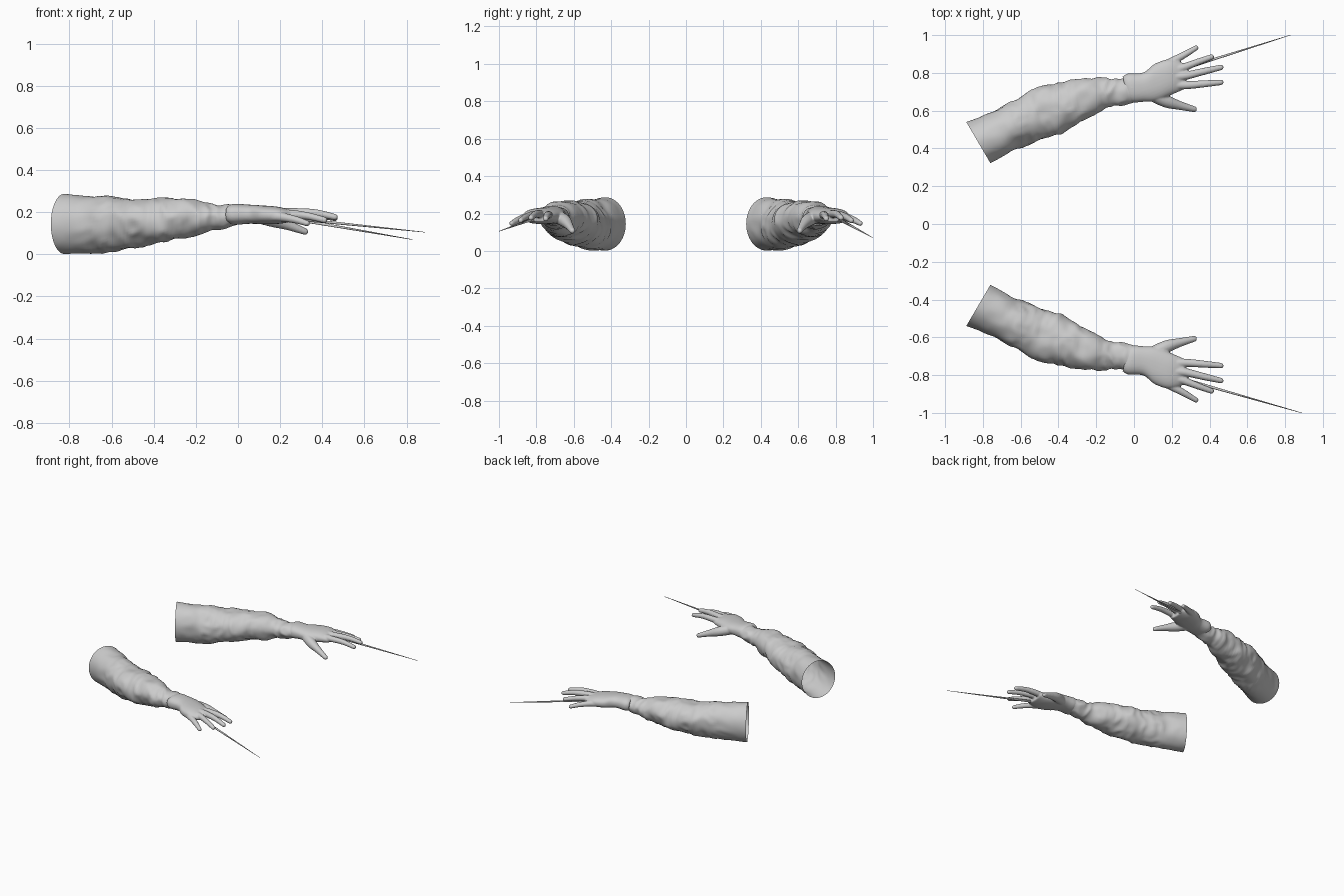
import bpy, bmesh, math
from mathutils import Vector, noise

if "Cube" in bpy.data.objects:
    bpy.data.objects.remove(bpy.data.objects["Cube"])


def catmull(rows, steps):
    """Smoothly resample rows of numbers."""
    out = []
    n = len(rows)
    for i in range(n - 1):
        p = [rows[max(0, min(n - 1, i + k))] for k in (-1, 0, 1, 2)]
        for j in range(steps):
            t = j / steps
            out.append([0.5 * (2 * b + (c - a) * t + (2 * a - 5 * b + 4 * c - d) * t * t
                               + (3 * b - a - 3 * c + d) * t ** 3) for a, b, c, d in zip(*p)])
    out.append(list(rows[-1]))
    return out


def loft(bm, rings, cap):
    vr = [[bm.verts.new(p) for p in r] for r in rings]
    n = len(vr[0])
    for a, b in zip(vr, vr[1:]):
        for k in range(n):
            bm.faces.new((a[k], a[(k + 1) % n], b[(k + 1) % n], b[k]))
    if cap:
        bm.faces.new(vr[0][::-1])
        bm.faces.new(vr[-1])


def oval_rings(rows, n, power=1.0):
    """Rows: outer edge x,y, inner edge x,y, bottom z, top z."""
    rings = []
    for ox, oy, ix, iy, z0, z1 in rows:
        o, i = Vector((ox, oy, 0)), Vector((ix, iy, 0))
        ring = []
        for k in range(n):
            a = 2 * math.pi * k / n
            c, s = math.cos(a), math.sin(a)
            c = math.copysign(abs(c) ** power, c)
            s = math.copysign(abs(s) ** power, s)
            p = (o + i) / 2 + (o - i) / 2 * c
            p.z = (z0 + z1) / 2 + (z1 - z0) / 2 * s
            ring.append(p)
        rings.append(ring)
    return rings


def tube(bm, pts, n=14):
    """Round-ended tube through rows of x, y, z, radius."""
    rows = catmull(pts, 6)
    P = [Vector(r[:3]) for r in rows]
    rings = []

    def ring(c, d, r):
        side = d.cross(Vector((0, 0, 1))).normalized()
        up = side.cross(d)
        rings.append([c + (side * math.cos(2 * math.pi * k / n)
                           + up * math.sin(2 * math.pi * k / n)) * r for k in range(n)])

    for i, c in enumerate(P):
        d = (P[min(i + 1, len(P) - 1)] - P[max(i - 1, 0)]).normalized()
        r = rows[i][3]
        if i == 0:
            for a in (80, 50, 25):
                ring(c - d * r * math.sin(math.radians(a)), d, r * math.cos(math.radians(a)))
        ring(c, d, r)
        if i == len(P) - 1:
            for a in (25, 50, 80):
                ring(c + d * r * math.sin(math.radians(a)), d, r * math.cos(math.radians(a)))
    loft(bm, rings, True)


def finish(bm, name, side):
    for v in bm.verts:
        v.co.y *= side
    bmesh.ops.recalc_face_normals(bm, faces=bm.faces)
    me = bpy.data.meshes.new(name)
    bm.to_mesh(me)
    bm.free()
    for p in me.polygons:
        p.use_smooth = True
    ob = bpy.data.objects.new(name, me)
    bpy.context.collection.objects.link(ob)
    return ob


SLEEVE = [(-.888, .54, -.76, .322, .002, .287), (-.70, .615, -.62, .395, .008, .275),
          (-.57, .695, -.50, .447, .028, .265), (-.45, .738, -.40, .478, .052, .264),
          (-.33, .765, -.30, .535, .07, .268), (-.18, .783, -.15, .605, .102, .253),
          (-.10, .775, -.07, .628, .122, .24), (-.025, .775, .0, .643, .138, .238)]
PALM = [(-.06, .78, -.03, .65, .15, .23), (-.03, .797, .0, .643, .14, .24),
        (.05, .802, .05, .647, .145, .236), (.11, .848, .12, .652, .144, .232),
        (.19, .872, .20, .685, .145, .225), (.265, .85, .265, .713, .157, .205)]
FINGERS = [
    [(.18, .74, .19, .024), (.27, .735, .192, .022), (.37, .742, .19, .019), (.46, .75, .172, .015)],
    [(.18, .78, .195, .024), (.27, .785, .198, .022), (.37, .808, .195, .019), (.46, .829, .177, .015)],
    [(.17, .81, .19, .024), (.25, .825, .19, .022), (.33, .855, .182, .018), (.41, .884, .163, .015)],
    [(.13, .825, .18, .024), (.20, .86, .178, .022), (.27, .898, .165, .018), (.328, .932, .147, .014)],
    [(.09, .69, .185, .036), (.17, .65, .162, .034), (.24, .628, .138, .024), (.318, .608, .108, .016)],
]

for side, label, tip in ((1, "left", (.828, 1.0, .07)), (-1, "right", (.888, 1.0, .105))):
    # wrinkled open sleeve
    bm = bmesh.new()
    rings = oval_rings(catmull(SLEEVE, 9), 56)
    m = len(rings) - 1
    for i, r in enumerate(rings):
        c = sum(r, Vector()) / len(r)
        fade = min(1, i / 12) * min(1, (m - i) / 6)
        for p in r:
            q = Vector((p.x * 10, p.y * 7, p.z * 7))
            f = noise.noise(q) * .014 + (.5 - abs(noise.noise(q * 1.6 + Vector((5, 3, 1))))) * .018 - .005
            p += (p - c).normalized() * f * fade
            p.z = max(p.z, .001)
    loft(bm, rings, False)
    finish(bm, label + "_sleeve", side)

    # hand: palm, fingers and thumb fused together
    bm = bmesh.new()
    loft(bm, oval_rings(catmull(PALM, 5), 32, .85), True)
    for f in FINGERS:
        tube(bm, f)
    hand = finish(bm, label + "_hand", side)
    rm = hand.modifiers.new("fuse", 'REMESH')
    rm.mode = 'VOXEL'
    rm.voxel_size = .005
    rm.use_smooth_shade = True
    sm = hand.modifiers.new("soften", 'SMOOTH')
    sm.factor = .5
    sm.iterations = 5

    # thin tapered rod pointing out of the palm
    bm = bmesh.new()
    a, b = Vector((.24, .815, .172)), Vector(tip)
    d = (b - a).normalized()
    s = d.cross(Vector((0, 0, 1))).normalized()
    u = s.cross(d)
    loft(bm, [[c + (s * math.cos(k * math.pi / 5) + u * math.sin(k * math.pi / 5)) * r
               for k in range(10)] for c, r in ((a, .009), (b, .0012))], True)
    finish(bm, label + "_rod", side)
